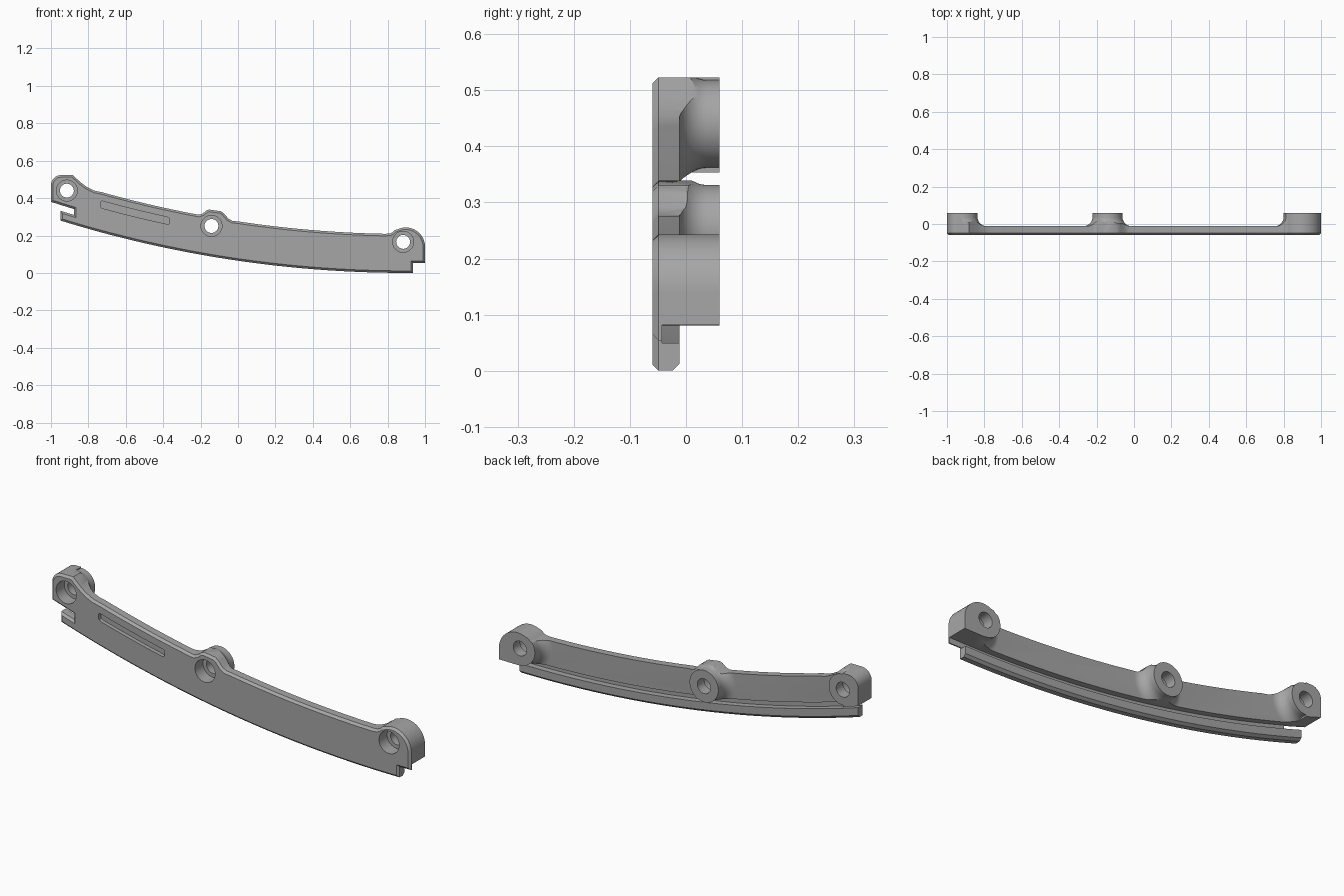
import bpy, bmesh, math
from mathutils import Vector

cube = bpy.data.objects.get("Cube")
if cube:
    bpy.data.objects.remove(cube, do_unlink=True)

FRONT, BACK, PLATE_BACK = -0.06, 0.06, -0.012
CHAMFER = 0.011
RADIUS, ARC_X = 6.25, 0.9          # bottom edge arc
HOLES = [(-0.915, 0.44, 0.078), (-0.142, 0.251, 0.08), (0.883, 0.166, 0.083)]


def arc(x, off=0.0):
    """Point on the arc lying 'off' above the bottom edge."""
    return (x, RADIUS - math.sqrt((RADIUS - off) ** 2 - (x - ARC_X) ** 2))


def arc_run(x0, x1, off, n):
    return [arc(x0 + (x1 - x0) * i / n, off) for i in range(n + 1)]


def circle_run(cx, cz, r, a0, a1, n):
    angles = [math.radians(a0 + (a1 - a0) * i / n) for i in range(n + 1)]
    return [(cx + r * math.cos(a), cz + r * math.sin(a)) for a in angles]


def loft(name, rings, closed=False):
    """Solid through matching rings of points, capped unless closed."""
    bm = bmesh.new()
    loops = [[bm.verts.new(p) for p in ring] for ring in rings]
    pairs = list(zip(loops, loops[1:]))
    if closed:
        pairs.append((loops[-1], loops[0]))
    else:
        bm.faces.new(loops[0])
        bm.faces.new(loops[-1])
    for a, b in pairs:
        for i in range(len(a)):
            j = (i + 1) % len(a)
            bm.faces.new((a[i], a[j], b[j], b[i]))
    bmesh.ops.recalc_face_normals(bm, faces=bm.faces)
    mesh = bpy.data.meshes.new(name)
    bm.to_mesh(mesh)
    bm.free()
    ob = bpy.data.objects.new(name, mesh)
    bpy.context.collection.objects.link(ob)
    return ob


def inset(points, d):
    """Mitred inward offset of a counter-clockwise outline."""
    out = []
    for i, p in enumerate(points):
        p, a, b = Vector(p), Vector(points[i - 1]), Vector(points[(i + 1) % len(points)])
        e, f = (p - a).normalized(), (b - p).normalized()
        n1, n2 = Vector((-e.y, e.x)), Vector((-f.y, f.x))
        out.append(p + (n1 + n2) * d / (1 + n1.dot(n2)))
    return out


def lathe(name, profile, cx, cz, n=64):
    """Solid turned about a front-to-back axis; profile is (radius, y)."""
    turns = [2 * math.pi * i / n for i in range(n)]
    return loft(name, [[(cx + r * math.cos(a), y, cz + r * math.sin(a)) for a in turns]
                       for r, y in profile])


def sweep(name, section, x0, x1, n=48):
    """Section of (height above bottom edge, y) swept along the arc."""
    rings = []
    for i in range(n + 1):
        x = x0 + (x1 - x0) * i / n
        rings.append([(x, y, arc(x, off)[1]) for off, y in section])
    return loft(name, rings)


def box(name, x0, x1, y0, y1, z0, z1):
    return loft(name, [[(x0, y, z0), (x1, y, z0), (x1, y, z1), (x0, y, z1)] for y in (y0, y1)])


def boolean(target, tool, operation):
    mod = target.modifiers.new("cut", "BOOLEAN")
    mod.operation, mod.solver, mod.object = operation, "EXACT", tool
    bpy.context.view_layer.objects.active = target
    bpy.ops.object.modifier_apply(modifier=mod.name)
    bpy.data.objects.remove(tool, do_unlink=True)


# Outline: bottom edge, right notch and round end, top edge, left end and slot
outline = arc_run(-0.95, 0.935, 0, 48)
outline += [(0.935, 0.054), (1, 0.054)]
outline += circle_run(0.897, 0.14, 0.103, 0, 115, 16)
outline += [(0.838, 0.229), (0.827, 0.218), (0.812, 0.211)]
outline += arc_run(0.79, 0.0, 0.208, 24)
outline += [(-0.03, 0.278), (-0.052, 0.291), (-0.075, 0.318), (-0.092, 0.33),
            (-0.155, 0.339), (-0.17, 0.333), (-0.188, 0.318), (-0.208, 0.311)]
outline += arc_run(-0.225, -0.73, 0.208, 20)
outline += [(-0.765, 0.439), (-0.79, 0.45), (-0.815, 0.464), (-0.845, 0.487), (-0.883, 0.523)]
outline += circle_run(-0.945, 0.468, 0.055, 90, 180, 8)
outline += arc_run(-1, -0.877, 0.08, 4) + arc_run(-0.877, -0.95, 0.05, 3)

# Full-depth body with a chamfered front rim
body = loft("curved_bracket", [
    [(p[0], FRONT, p[1]) for p in inset(outline, CHAMFER)],
    [(x, FRONT + CHAMFER, z) for x, z in outline],
    [(x, BACK, z) for x, z in outline]])

# Envelope: thin plate plus flared bosses, squared off towards the ends
envelope = box("envelope", -1.2, 1.2, -0.1, PLATE_BACK, -0.1, 0.7)
FILLET = 0.05
for cx, cz, r in HOLES:
    profile = [(r + FILLET, -0.04)]
    for i in range(11):
        a = math.pi / 2 * i / 10
        profile.append((r + FILLET * (1 - math.sin(a)), PLATE_BACK + FILLET * (1 - math.cos(a))))
    profile.append((r, 0.09))
    boolean(envelope, lathe("boss", profile, cx, cz), "UNION")
for (cx, cz, r), end in ((HOLES[0], -1.1), (HOLES[2], 1.1)):
    boolean(envelope, box("boss_end", min(cx, end), max(cx, end), -0.03, 0.08, cz - 0.2, cz + 0.2),
            "UNION")
boolean(body, envelope, "INTERSECT")

# Rear groove, boss undersides and the chamfer of the lower lip
boolean(body, sweep("rear_groove", [
    (0.0805, -0.043), (0.0495, -0.043), (0.0495, PLATE_BACK), (0.012, PLATE_BACK),
    (-0.02, -0.044), (-0.02, 0.1), (0.0805, 0.1)], -1.05, 1.05), "DIFFERENCE")

# Counterbored screw holes
for cx, cz, r in HOLES:
    boolean(body, lathe("screw_hole", [(0.056, -0.1), (0.056, 0.005), (0.037, 0.005), (0.037, 0.1)],
                        cx, cz), "DIFFERENCE")

# Shallow curved pocket with rounded corners in the front
low, high, left, right, c = 0.126, 0.163, -0.735, -0.367, 0.011
pocket = arc_run(left + c, right - c, low, 16)
pocket += [arc(right - 0.003, low + 0.003), arc(right, low + c), arc(right, high - c),
           arc(right - 0.003, high - 0.003)]
pocket += arc_run(right - c, left + c, high, 16)
pocket += [arc(left + 0.003, high - 0.003), arc(left, high - c), arc(left, low + c),
           arc(left + 0.003, low + 0.003)]
boolean(body, loft("front_pocket", [[(x, y, z) for x, z in pocket] for y in (-0.1, -0.04)]),
        "DIFFERENCE")

# Plain grey finish
grey = bpy.data.materials.new("plain_grey")
grey.use_nodes = True
colour = (0.38, 0.38, 0.38, 1)
grey.diffuse_color = colour
grey.node_tree.nodes["Principled BSDF"].inputs["Base Color"].default_value = colour
body.data.materials.clear()
body.data.materials.append(grey)
for poly in body.data.polygons:
    poly.material_index = 0

bpy.ops.object.select_all(action="DESELECT")
body.select_set(True)
bpy.context.view_layer.objects.active = body
bpy.ops.object.shade_smooth_by_angle(angle=math.radians(30))
